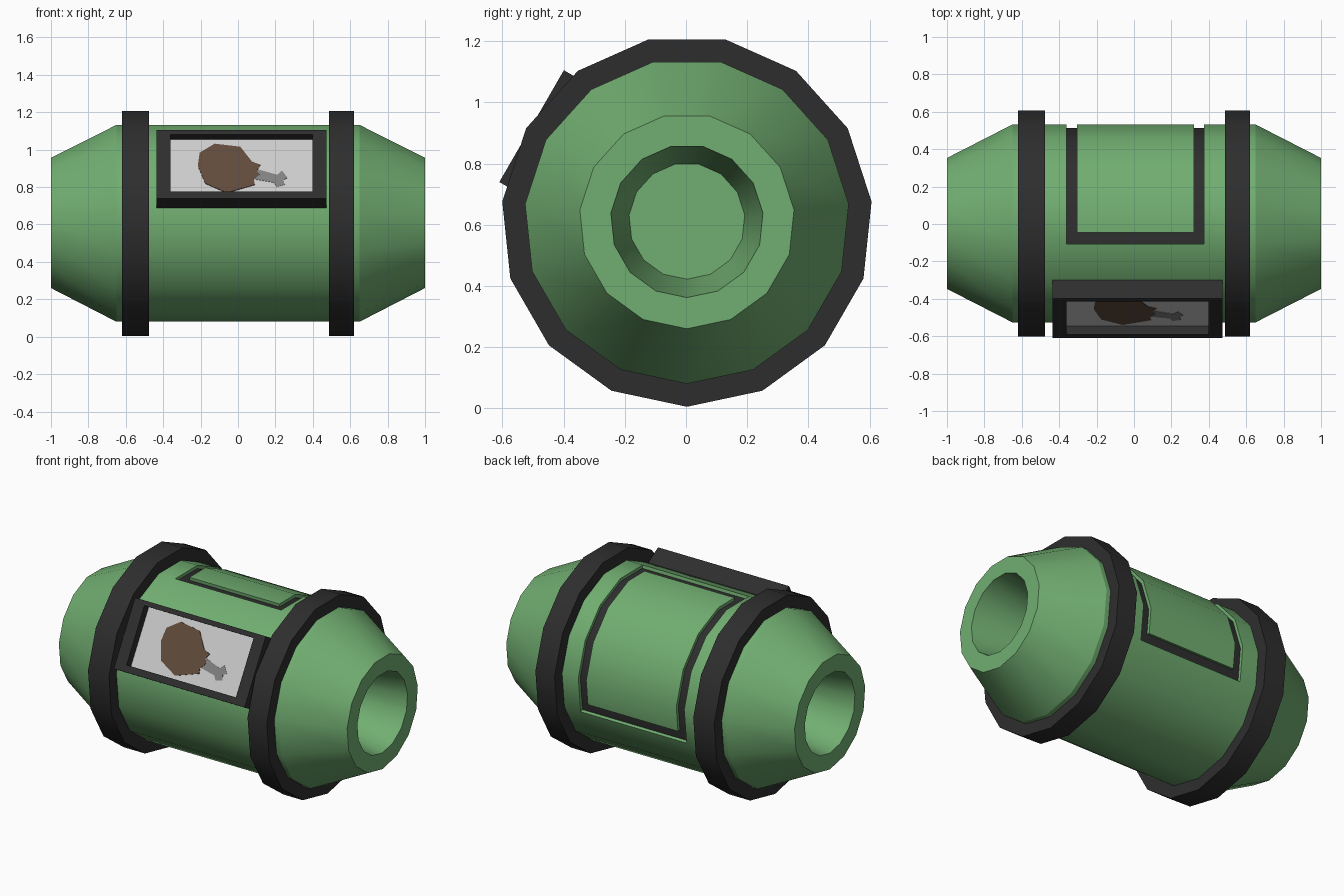
import bpy, bmesh
from math import sin, cos, radians

if "Cube" in bpy.data.objects:
    bpy.data.objects.remove(bpy.data.objects["Cube"])

YC, ZC, R, FLOOR = 0.003, 0.612, 0.532, 0.512
SIDES, STEP = 15, 24
C30, S30 = cos(radians(30)), 0.5


def material(name, rgb):
    m = bpy.data.materials.new(name)
    m.diffuse_color = (*rgb, 1)
    m.use_nodes = True
    m.node_tree.nodes["Principled BSDF"].inputs["Base Color"].default_value = m.diffuse_color
    return m


GREEN = material("green_paint", (0.165, 0.42, 0.165))
DARK = material("dark_trim", (0.027, 0.027, 0.027))
GREY = material("screen_grey", (0.55, 0.55, 0.55))
BROWN = material("meat_brown", (0.12, 0.07, 0.045))
BONE = material("bone_grey", (0.22, 0.22, 0.22))


def finish(name, bm, mat):
    bmesh.ops.recalc_face_normals(bm, faces=bm.faces)
    me = bpy.data.meshes.new(name)
    bm.to_mesh(me)
    bm.free()
    me.materials.append(mat)
    ob = bpy.data.objects.new(name, me)
    bpy.context.collection.objects.link(ob)
    bpy.ops.object.select_all(action='DESELECT')
    ob.select_set(True)
    bpy.context.view_layer.objects.active = ob
    bpy.ops.object.shade_smooth_by_angle(angle=radians(25))
    return ob


def loft(rings, caps=False, cyclic=False):
    """Skin a list of equal-length closed rings."""
    bm = bmesh.new()
    vs = [[bm.verts.new(p) for p in ring] for ring in rings]
    n = len(rings[0])
    pairs = list(zip(vs, vs[1:])) + ([(vs[-1], vs[0])] if cyclic else [])
    for a, b in pairs:
        for i in range(n):
            j = (i + 1) % n
            bm.faces.new((a[i], a[j], b[j], b[i]))
    if caps:
        bm.faces.new(vs[0])
        bm.faces.new(vs[-1])
    return bm


def polar(x, r, deg):
    return (x, YC + r * cos(radians(deg)), ZC + r * sin(radians(deg)))


def lathe(profile, **kw):
    return loft([[polar(x, r, -90 + STEP * i) for i in range(SIDES)]
                 for x, r in profile], **kw)


# Barrel body with tapered ends and deep end sockets
GX0, GX1 = -0.36, 0.375
body = lathe([(-0.65, 0.19), (-1, 0.25), (-1, 0.352), (-0.65, R), (GX0, R),
              (GX1, R), (0.65, R), (1, 0.352), (1, 0.25), (0.65, 0.19)], caps=True)

# Open the five rear facets for the hatch and fold the rim inwards
bmesh.ops.recalc_face_normals(body, faces=body.faces)
centres = [polar(0, R * cos(radians(12)), a) for a in range(-6, 91, STEP)]
hatch = [f for f in body.faces
         if all(GX0 - 1e-4 < v.co.x < GX1 + 1e-4 for v in f.verts)
         and any(abs(f.calc_center_median().y - c[1]) < 1e-3
                 and abs(f.calc_center_median().z - c[2]) < 1e-3 for c in centres)]
bmesh.ops.delete(body, geom=hatch, context='FACES')
rim = [e for e in body.edges if e.is_boundary]
new = bmesh.ops.extrude_edge_only(body, edges=rim)["geom"]
for v in (g for g in new if isinstance(g, bmesh.types.BMVert)):
    v.co.y = YC + (v.co.y - YC) * FLOOR / R
    v.co.z = ZC + (v.co.z - ZC) * FLOOR / R
finish("barrel_body", body, GREEN)

# Bands
for name, x0, x1 in (("left_band", -0.62, -0.475), ("right_band", 0.487, 0.62)):
    finish(name, lathe([(x0, 0.5), (x0, 0.607), (x1, 0.607), (x1, 0.5)], cyclic=True), DARK)


# Hatch groove floor and hatch door, both curved slabs along the rear facets
def slab(name, x0, x1, r0, r1, inset, mat):
    arc = [polar(0, 1, a)[1:] for a in range(-18, 103, STEP)]
    mix = lambda a, b: tuple(p + (q - p) * inset for p, q in zip(a, b))
    arc = [mix(arc[0], arc[1])] + arc[1:-1] + [mix(arc[-1], arc[-2])]
    at = lambda x, p, r: (x, YC + (p[0] - YC) * r, ZC + (p[1] - ZC) * r)
    rings = [[at(x, p, r1) for p in arc] + [at(x, p, r0) for p in reversed(arc)]
             for x in (x0, x1)]
    finish(name, loft(rings, caps=True), mat)


slab("hatch_groove", GX0, GX1, 0.47, FLOOR, 0, DARK)
slab("hatch_door", -0.305, 0.32, 0.49, R, 0.28, GREEN)


# Tilted front display: x along barrel, t up the panel, s outwards
def panel(x, t, s):
    return (x, YC - C30 * s + S30 * t, ZC + S30 * s + C30 * t)


def rect(x0, x1, t0, t1, s):
    return [panel(x, t, s) for x, t in ((x0, t0), (x1, t0), (x1, t1), (x0, t1))]


outer = (-0.435, 0.473, -0.196, 0.226)
inner = (-0.36, 0.398, -0.155, 0.197)
finish("display_frame", loft([rect(*outer, 0.47), rect(*outer, 0.595),
                              rect(*inner, 0.595), rect(*inner, 0.47)], cyclic=True), DARK)
finish("display_screen", loft([rect(*inner, 0.48), rect(*inner, 0.545)], caps=True), GREY)


# Flat picture of a meat leg, outlined as (x, z) seen from the front
def decal(name, outline, s, mat):
    pts = [(x, (z - ZC - S30 * s) / C30) for x, z in outline]
    finish(name, loft([[panel(x, t, q) for x, t in pts] for q in (s - 0.004, s)],
                      caps=True), mat)


decal("bone", [(0.07, 0.905), (0.21, 0.866), (0.235, 0.888), (0.265, 0.85), (0.243, 0.838),
               (0.25, 0.813), (0.207, 0.802), (0.19, 0.825), (0.07, 0.845)], 0.547, BONE)
decal("meat", [(-0.215, 0.914), (-0.205, 0.984), (-0.125, 1.032), (0.012, 1.016),
               (0.075, 0.936), (0.12, 0.92), (0.1, 0.888), (0.115, 0.868), (0.085, 0.84),
               (0.09, 0.813), (-0.06, 0.77), (-0.175, 0.82)], 0.549, BROWN)
